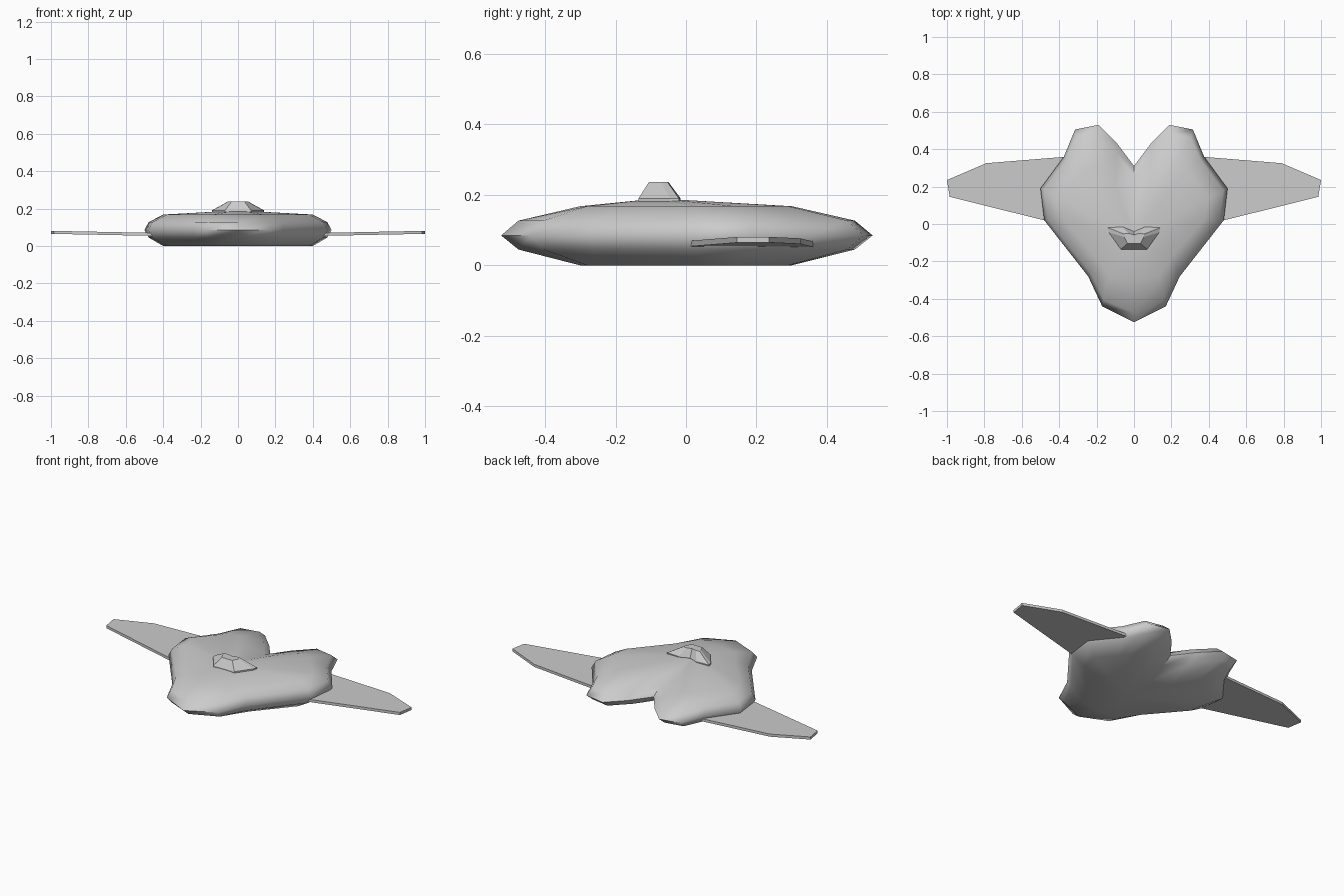
import bpy, bmesh

if "Cube" in bpy.data.objects:
    bpy.data.objects.remove(bpy.data.objects["Cube"])

def loft(name, rings, cap_bottom=None, cap_top=None):
    """Skin a list of closed rings (bottom to top); caps are apex points or flat n-gons."""
    bm = bmesh.new()
    vr = [[bm.verts.new(p) for p in r] for r in rings]
    n = len(vr[0])
    for a, b in zip(vr, vr[1:]):
        for i in range(n):
            j = (i + 1) % n
            bm.faces.new((a[i], a[j], b[j], b[i]))
    for ring, apex in ((vr[0], cap_bottom), (vr[-1], cap_top)):
        if apex is None:
            bm.faces.new(ring)
        else:
            c = bm.verts.new(apex)
            for i in range(n):
                bm.faces.new((ring[i], ring[(i + 1) % n], c))
    bmesh.ops.recalc_face_normals(bm, faces=bm.faces)
    me = bpy.data.meshes.new(name)
    bm.to_mesh(me)
    bm.free()
    ob = bpy.data.objects.new(name, me)
    bpy.context.collection.objects.link(ob)
    return ob

def smooth(ob, angle):
    bpy.ops.object.select_all(action='DESELECT')
    bpy.context.view_layer.objects.active = ob
    ob.select_set(True)
    bpy.ops.object.shade_smooth_by_angle(angle=angle)

def mirrored(half):
    """Close a half outline whose first and last points lie on x = 0."""
    return half + [(-x, y) for x, y in half[-2:0:-1]]

# Heart-shaped hull: widest outline and the inset shoulder outline
rim = mirrored([(0, -.525), (.17, -.44), (.245, -.28), (.48, .02), (.5, .19),
                (.375, .36), (.315, .505), (.19, .53), (.09, .43), (0, .31)])
shoulder = mirrored([(0, -.30), (.135, -.28), (.20, -.18), (.38, .03), (.40, .14),
                     (.31, .24), (.27, .29), (.20, .30), (.10, .20), (0, .05)])

def hull_ring(t, z):
    return [(a + (c - a) * t, b + (d - b) * t, z) for (a, b), (c, d) in zip(rim, shoulder)]

hull = loft("hull", [hull_ring(1, 0), hull_ring(.22, .045), hull_ring(0, .085),
                     hull_ring(.22, .127), hull_ring(1, .168)],
            cap_bottom=(0, -.08, 0), cap_top=(0, -.08, .19))
smooth(hull, 1.2)

# Small raised turret with a notched back
base = mirrored([(0, -.135), (.07, -.135), (.135, -.045), (.14, -.02), (.06, -.015), (0, -.04)])
top = mirrored([(0, -.105), (.035, -.105), (.052, -.07), (.055, -.053), (.03, -.05), (0, -.058)])
loft("turret", [[(x, y, .172) for x, y in base], [(x, y, .19) for x, y in base],
                [(x, y, .237) for x, y in top]])

# Thin wings with a slight upward tilt
plan = [(.36, -.01), (.985, .145), (1, .235), (.79, .325), (.36, .36)]
for side, s in (("right", 1), ("left", -1)):
    def level(z):
        return [(s * x, y, z + .012 * (x - .4) / .6) for x, y in plan]
    loft(side + "_wing", [level(.053), level(.069)])
